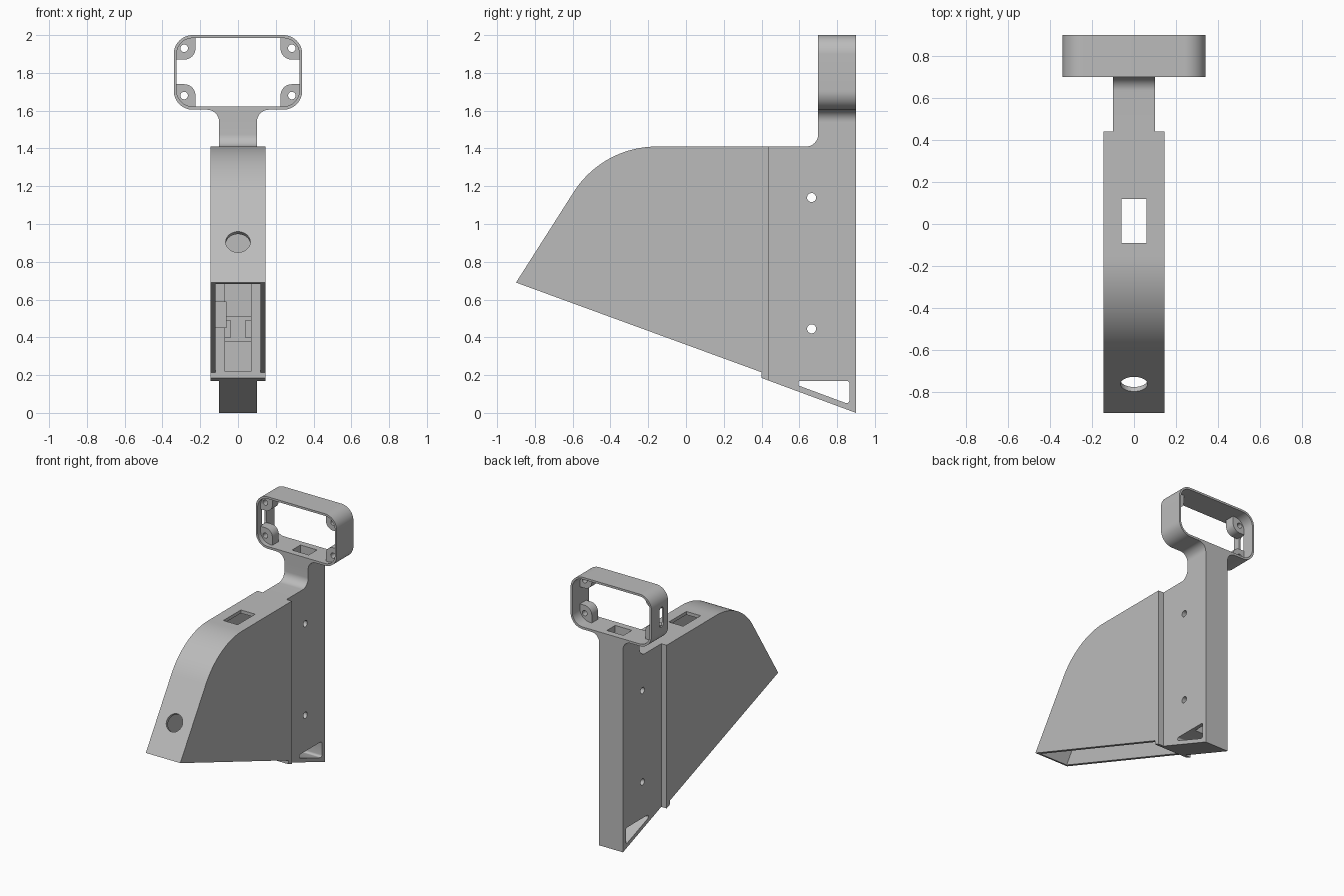
import bpy, bmesh, math
from mathutils import Vector

cube = bpy.data.objects.get("Cube")
if cube:
    bpy.data.objects.remove(cube, do_unlink=True)

grey = bpy.data.materials.new("plain grey")
grey.use_nodes = True
colour = (0.5, 0.5, 0.5, 1)
grey.diffuse_color = colour
grey.node_tree.nodes["Principled BSDF"].inputs["Base Color"].default_value = colour


def rounded(corners, steps=12):
    """Outline from (a, b, radius) corners; a zero radius stays sharp."""
    out = []
    for i, (a, b, r) in enumerate(corners):
        p = Vector((a, b))
        if not r:
            out.append(p)
            continue
        u = (Vector(corners[i - 1][:2]) - p).normalized()
        v = (Vector(corners[(i + 1) % len(corners)][:2]) - p).normalized()
        half = u.angle(v) / 2
        centre = p + (u + v).normalized() * r / math.sin(half)
        start = (p + u * r / math.tan(half) - centre).normalized()
        end = (p + v * r / math.tan(half) - centre).normalized()
        out += [centre + start.slerp(end, k / steps) * r for k in range(steps + 1)]
    return out


def rect(a0, a1, b0, b1, r=0):
    return rounded([(a0, b0, r), (a1, b0, r), (a1, b1, r), (a0, b1, r)])


def circle(a, b, r, n=24):
    return [Vector((a + r * math.cos(k * math.tau / n), b + r * math.sin(k * math.tau / n)))
            for k in range(n)]


def prism(name, outline, axis, lo, hi):
    """Extrude a (y, z) outline along x, or an (x, z) outline along y."""
    bm = bmesh.new()
    place = (lambda p: (lo, p.x, p.y)) if axis == "x" else (lambda p: (p.x, lo, p.y))
    face = bm.faces.new([bm.verts.new(place(p)) for p in outline])
    new = bmesh.ops.extrude_face_region(bm, geom=[face])["geom"]
    shift = Vector((hi - lo, 0, 0)) if axis == "x" else Vector((0, hi - lo, 0))
    bmesh.ops.translate(bm, vec=shift, verts=[g for g in new if isinstance(g, bmesh.types.BMVert)])
    bmesh.ops.recalc_face_normals(bm, faces=bm.faces)
    mesh = bpy.data.meshes.new(name)
    bm.to_mesh(mesh)
    bm.free()
    obj = bpy.data.objects.new(name, mesh)
    bpy.context.collection.objects.link(obj)
    return obj


def cut(obj, *cutters):
    bpy.context.view_layer.objects.active = obj
    for c in cutters:
        mod = obj.modifiers.new("cut", "BOOLEAN")
        mod.operation, mod.solver, mod.object = "DIFFERENCE", "EXACT", c
        bpy.ops.object.modifier_apply(modifier=mod.name)


# Cutters
helpers = []


def cutter(*args):
    obj = prism("cutter", *args)
    obj.hide_render = True
    helpers.append(obj)
    return obj


cable_shaft = cutter(rect(-0.07, 0.07, 0.16, 1.7), "y", 0.75, 0.85)
front_recess = cutter(rect(-0.07, 0.07, 0.22, 1.3), "y", 0.3, 0.5)
screw_holes = [cutter(circle(0.665, z, 0.024), "x", -0.3, 0.3) for z in (0.445, 1.14)]
foot_slot = cutter(rounded([(0.595, 0.17, 0.01), (0.865, 0.17, 0.015),
                            (0.865, 0.045, 0.015), (0.595, 0.145, 0.01)], 5), "x", -0.3, 0.3)

# Hollow cowl, open underneath, closed by a flange at its back
cowl = prism("cowl", rounded([(-0.9, 0.69, 0), (-0.441, 1.41, 0.52), (0.44, 1.41, 0),
                              (0.44, 0.17, 0), (0.4, 0.185, 0), (0.4, 0.215, 0)], 24),
             "x", -0.145, 0.145)
cowl_inside = cutter(rounded([(-0.96, 0.549, 0), (-0.427, 1.385, 0.495),
                              (0.4, 1.385, 0), (0.4, 0.1, 0)], 24), "x", -0.12, 0.12)
top_window = cutter(rect(-0.06, 0.06, 1.3, 1.5), "y", -0.09, 0.12)
bpy.ops.mesh.primitive_cylinder_add(vertices=48, radius=0.065, depth=0.2,
                                    location=(0, -0.763, 0.905),
                                    rotation=(math.radians(57.5), 0, 0))
front_hole = bpy.context.object
front_hole.hide_render = True
helpers.append(front_hole)
cut(cowl, cowl_inside, top_window, front_hole, front_recess)

# Mast with a filleted step up to the neck
mast = prism("mast", rounded([(0.41, 0.181, 0), (0.9, 0, 0), (0.9, 1.54, 0), (0.7, 1.54, 0),
                              (0.7, 1.41, 0.065), (0.41, 1.41, 0)]), "x", -0.1, 0.1)
cut(mast, front_recess, cable_shaft, foot_slot, *screw_holes)

# Flared neck under the head frame
neck = prism("neck", rounded([(-0.1, 1.54, 0), (0.1, 1.54, 0), (0.1, 1.605, 0.064),
                              (0.17, 1.605, 0), (0.17, 1.61, 0), (-0.17, 1.61, 0),
                              (-0.17, 1.605, 0), (-0.1, 1.605, 0.064)]), "y", 0.7, 0.9)
cut(neck, cable_shaft)

# Head frame with a slot in one side wall
head = prism("head_frame", rect(-0.34, 0.34, 1.605, 2, 0.1), "y", 0.7, 0.9)
cut(head, cutter(rect(-0.325, 0.325, 1.622, 1.984, 0.085), "y", 0.6, 1),
    cutter(rect(0.755, 0.805, 1.73, 1.88, 0.024), "x", -0.4, -0.3), cable_shaft)
parts = [cowl, mast, neck, head]

# Screw bosses in the four corners of the head
for sx, side in ((-1, "right"), (1, "left")):
    for z_in, z_out, level in ((1.74, 1.615, "lower"), (1.87, 1.99, "upper")):
        boss = prism(f"{level}_{side}_screw_boss",
                     rounded([(sx * 0.225, z_in, 0.06), (sx * 0.332, z_in, 0),
                              (sx * 0.332, z_out, 0.09), (sx * 0.225, z_out, 0)]),
                     "y", 0.735, 0.81)
        hole_z = 1.68 if level == "lower" else 1.93
        cut(boss, cutter(circle(sx * 0.285, hole_z, 0.02), "y", 0.6, 1))
        parts.append(boss)

# Latch details on the front of the mast inside the cowl
parts.append(prism("latch_tab", rect(-0.122, -0.06, 0.45, 0.59), "y", 0.34, 0.41))
parts.append(prism("recess_plate", rounded([
    (-0.075, 0.375, 0), (0.075, 0.375, 0), (0.075, 0.4, 0), (0.04, 0.4, 0), (0.04, 0.49, 0),
    (0.075, 0.49, 0), (0.075, 0.51, 0), (-0.075, 0.51, 0), (-0.075, 0.49, 0),
    (-0.04, 0.49, 0), (-0.04, 0.4, 0), (-0.075, 0.4, 0)]), "y", 0.43, 0.46))

for h in helpers:
    bpy.data.objects.remove(h, do_unlink=True)

# Colour and shading
bpy.ops.object.select_all(action="DESELECT")
for p in parts:
    p.data.materials.clear()
    p.data.materials.append(grey)
    p.select_set(True)
bpy.context.view_layer.objects.active = cowl
bpy.ops.object.shade_smooth_by_angle(angle=math.radians(30))
